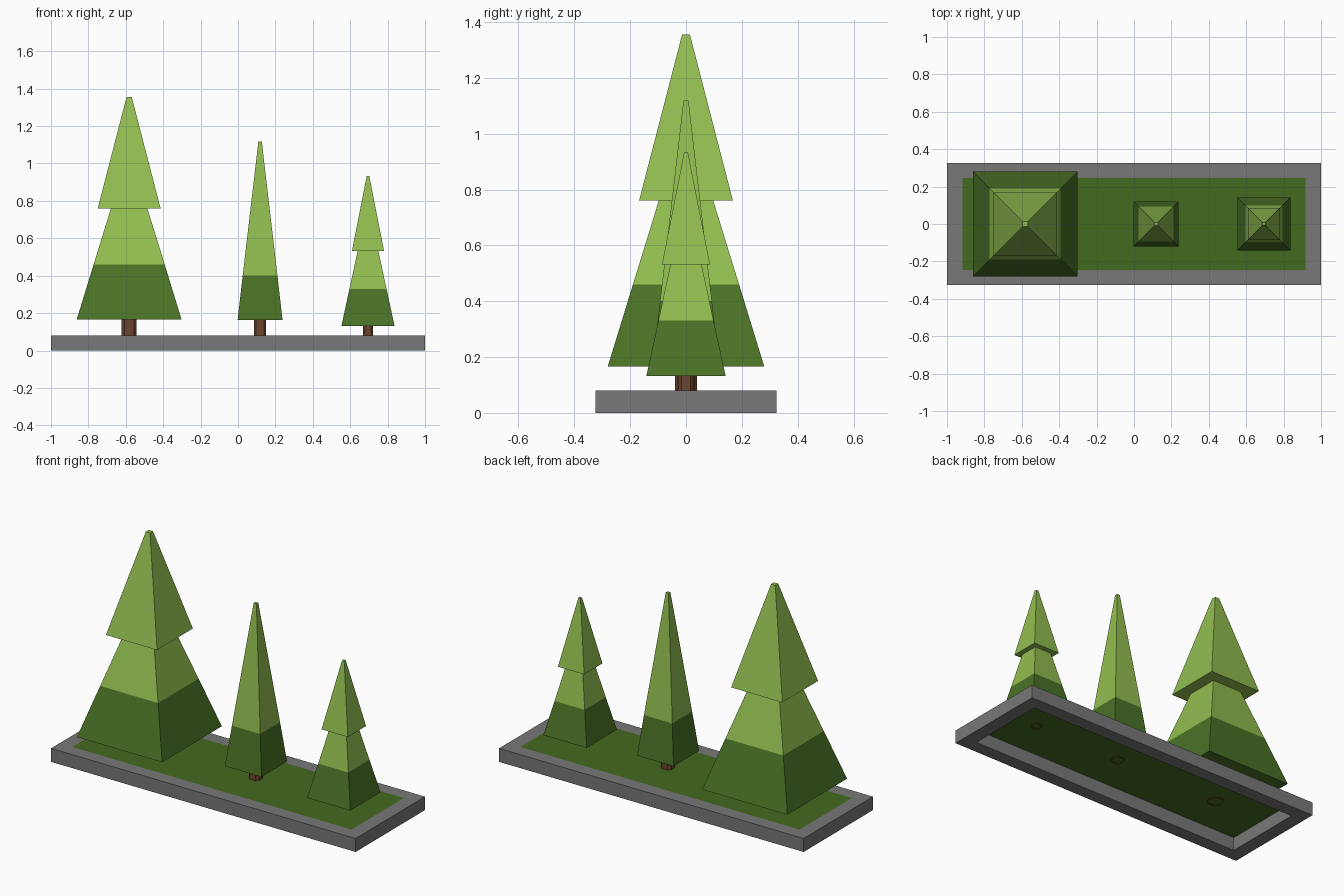
import bpy
import bmesh

cube = bpy.data.objects.get("Cube")
if cube:
    bpy.data.objects.remove(cube, do_unlink=True)


def material(name, rgb):
    """Flat colour given as 0-255 sRGB, stored as linear."""
    lin = [((c / 255 + 0.055) / 1.055) ** 2.4 for c in rgb]
    m = bpy.data.materials.new(name)
    m.use_nodes = True
    m.diffuse_color = (*lin, 1)
    bsdf = m.node_tree.nodes["Principled BSDF"]
    bsdf.inputs["Base Color"].default_value = (*lin, 1)
    bsdf.inputs["Roughness"].default_value = 0.9
    return m


LIGHT = material("light needle green", (146, 190, 80))
DARK = material("dark needle green", (74, 115, 38))
GRASS = material("grass green", (68, 106, 32))
BARK = material("bark brown", (107, 68, 45))
STONE = material("stone grey", (120, 120, 120))


def make_object(name, bm, mats):
    mesh = bpy.data.meshes.new(name)
    bmesh.ops.recalc_face_normals(bm, faces=bm.faces)
    bm.to_mesh(mesh)
    bm.free()
    obj = bpy.data.objects.new(name, mesh)
    for m in mats:
        mesh.materials.append(m)
    bpy.context.collection.objects.link(obj)
    return obj


def rect(hx, hy):
    return [(-hx, -hy), (hx, -hy), (hx, hy), (-hx, hy)]


def chamfered(h):
    c = h * 0.62
    return [(-c, -h), (c, -h), (h, -c), (h, c),
            (c, h), (-c, h), (-h, c), (-h, -c)]


def loft(bm, rings, x=0, closed=False):
    """Join (outline, z) rings; closed joins the last ring to the first."""
    loops = [[bm.verts.new((x + px, py, z)) for px, py in pts]
             for pts, z in rings]
    pairs = list(zip(loops, loops[1:]))
    if closed:
        pairs.append((loops[-1], loops[0]))
    for a, b in pairs:
        n = len(a)
        for i in range(n):
            j = (i + 1) % n
            bm.faces.new((a[i], a[j], b[j], b[i]))
    return loops


def foliage(name, x, levels, split=None):
    """Square pyramid tier through (half width, z) levels, dark below split."""
    bm = bmesh.new()
    loops = loft(bm, [(rect(h, h), z) for h, z in levels], x)
    bm.faces.new(loops[0])
    bm.faces.new(loops[-1])
    if split is not None:
        for f in bm.faces:
            f.material_index = int(f.calc_center_median().z < split)
    make_object(name, bm, [LIGHT, DARK])


def trunk(name, x, half, top):
    bm = bmesh.new()
    loft(bm, [(chamfered(half), 0.075), (chamfered(half), top)], x)
    make_object(name, bm, [BARK])


# Planter frame, open underneath
bm = bmesh.new()
outer, inner = rect(1, 0.325), rect(0.917, 0.245)
loft(bm, [(outer, 0), (outer, 0.08), (inner, 0.08), (inner, 0)], closed=True)
make_object("planter_frame", bm, [STONE])

# Grass sheet flush with the frame top
bm = bmesh.new()
bm.faces.new([bm.verts.new((px, py, 0.08)) for px, py in inner])
make_object("grass", bm, [GRASS])

# Large two-tier tree
trunk("large_tree_trunk", -0.582, 0.04, 0.18)
foliage("large_tree_lower_tier", -0.582,
        [(0.28, 0.167), (0.19, 0.46), (0.097, 0.762)], 0.46)
foliage("large_tree_upper_tier", -0.582, [(0.168, 0.76), (0.014, 1.355)])

# Slender single-tier tree
trunk("slender_tree_trunk", 0.118, 0.033, 0.17)
foliage("slender_tree_tier", 0.118,
        [(0.12, 0.163), (0.093, 0.4), (0.009, 1.118)], 0.4)

# Small two-tier tree
trunk("small_tree_trunk", 0.695, 0.027, 0.14)
foliage("small_tree_lower_tier", 0.695,
        [(0.142, 0.132), (0.099, 0.33), (0.055, 0.535)], 0.33)
foliage("small_tree_upper_tier", 0.695, [(0.086, 0.532), (0.007, 0.932)])
